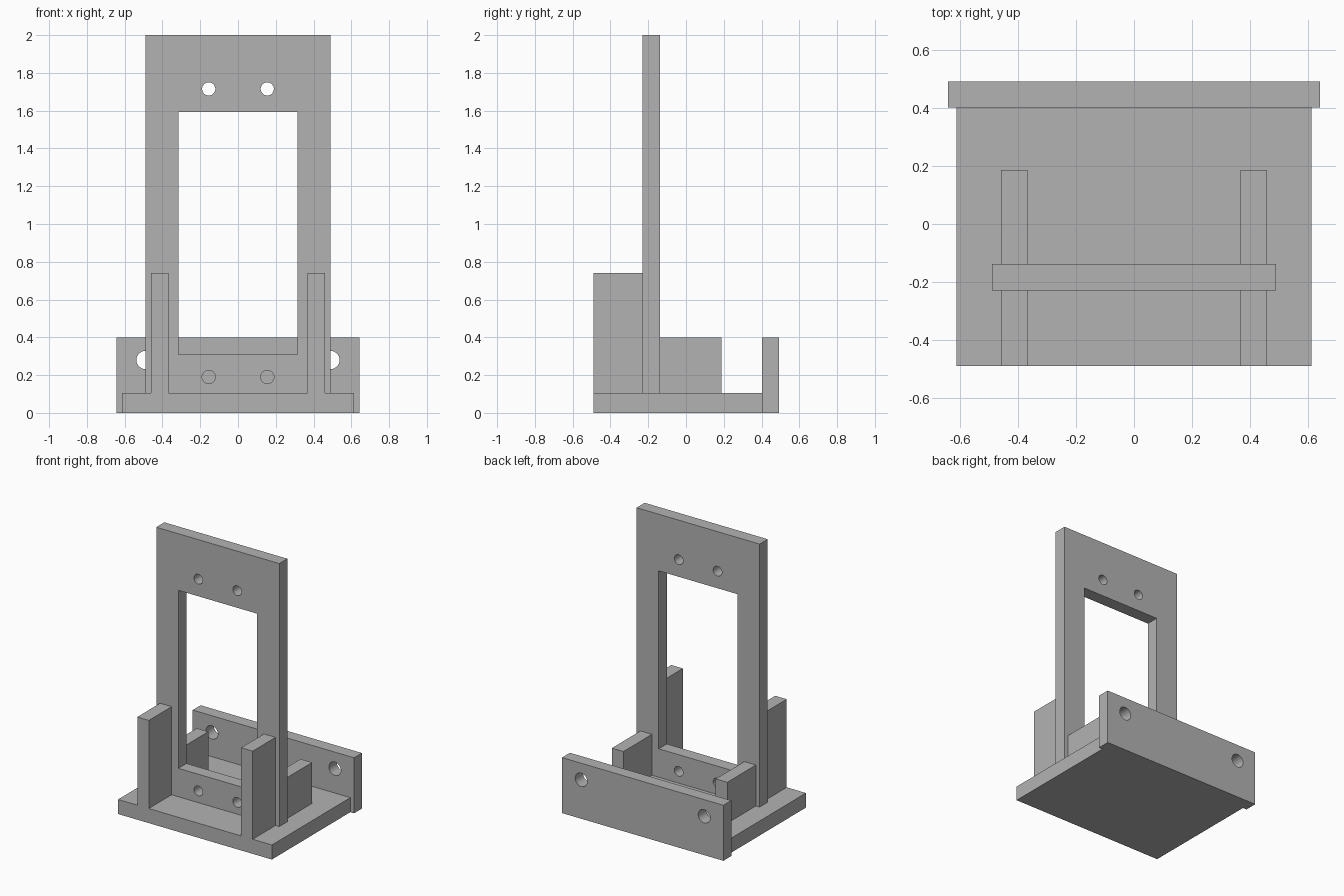
import bpy
from math import pi, radians

cube = bpy.data.objects.get("Cube")
if cube:
    bpy.data.objects.remove(cube, do_unlink=True)

GREY = (0.45, 0.45, 0.45, 1)
grey = bpy.data.materials.new("plain grey")
grey.use_nodes = True
grey.diffuse_color = GREY
grey.node_tree.nodes["Principled BSDF"].inputs["Base Color"].default_value = GREY


def box(name, x, y, z):
    """Box from (min, max) ranges on each axis."""
    bpy.ops.mesh.primitive_cube_add(size=1)
    ob = bpy.context.object
    ob.name = ob.data.name = name
    for v in ob.data.vertices:
        v.co = [r[0] if c < 0 else r[1] for c, r in zip(v.co, (x, y, z))]
    ob.data.materials.append(grey)
    return ob


def cut(ob, cutter):
    """Subtract the cutter from the part and discard it."""
    mod = ob.modifiers.new("cut", "BOOLEAN")
    mod.operation = "DIFFERENCE"
    mod.solver = "EXACT"
    mod.object = cutter
    bpy.ops.object.select_all(action="DESELECT")
    bpy.context.view_layer.objects.active = ob
    ob.select_set(True)
    bpy.ops.object.modifier_apply(modifier=mod.name)
    bpy.data.objects.remove(cutter, do_unlink=True)


def drill(ob, x, y, z, radius):
    """Round hole running front to back."""
    bpy.ops.mesh.primitive_cylinder_add(vertices=40, radius=radius, depth=0.4,
                                        location=(x, y, z), rotation=(pi / 2, 0, 0))
    cutter = bpy.context.object
    cutter.data.materials.append(grey)
    cut(ob, cutter)


def smooth(ob):
    bpy.ops.object.select_all(action="DESELECT")
    bpy.context.view_layer.objects.active = ob
    ob.select_set(True)
    bpy.ops.object.shade_smooth_by_angle(angle=radians(30))


BASE_TOP = 0.105
FRONT, FRAME_FRONT, FRAME_BACK = -0.49, -0.23, -0.138

# Base board
box("base_board", (-0.613, 0.613), (FRONT, 0.403), (0, BASE_TOP))

# Upright frame with a tall opening and two pairs of holes
frame = box("upright_frame", (-0.49, 0.49), (FRAME_FRONT, FRAME_BACK), (BASE_TOP, 2))
cut(frame, box("opening_cutter", (-0.314, 0.314), (-0.4, 0.1), (0.31, 1.592)))
for z in (0.19, 1.715):
    for side in (-1, 1):
        drill(frame, side * 0.155, -0.18, z, 0.035)
smooth(frame)

# Rear mounting board with two larger holes
rear = box("rear_board", (-0.643, 0.643), (0.403, 0.493), (0, 0.4))
for side in (-1, 1):
    drill(rear, side * 0.49, 0.45, 0.28, 0.048)
smooth(rear)

# Tall braces in front of the frame and low ones behind it
for label, side in (("right", -1), ("left", 1)):
    x = sorted((side * 0.368, side * 0.46))
    box(label + "_front_brace", x, (FRONT, FRAME_FRONT), (BASE_TOP, 0.74))
    box(label + "_rear_brace", x, (FRAME_BACK, 0.187), (BASE_TOP, 0.4))
